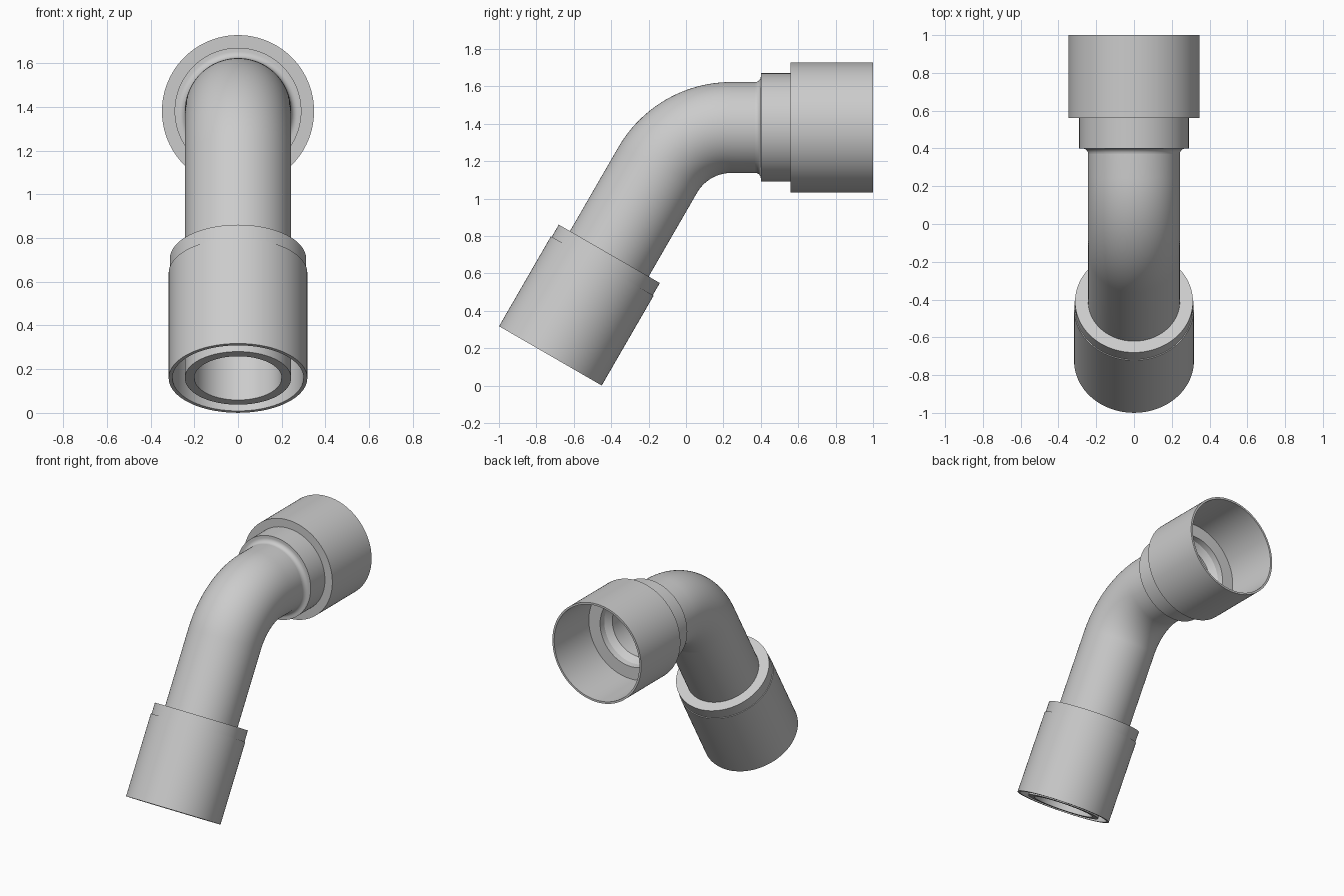
import bpy, bmesh, math
from mathutils import Vector

if "Cube" in bpy.data.objects:
    bpy.data.objects.remove(bpy.data.objects["Cube"])

# Centre line in the yz plane: straight leg, 60 degree bend, straight leg
START = Vector((0, -0.725, 0.159))
ANGLE = math.radians(60)
BEND_R = 0.455
AXIS_Z = 1.38
LEG = (AXIS_Z - START.z) / math.sin(ANGLE) - BEND_R * math.tan(ANGLE / 2)
ARC = BEND_R * ANGLE
SIDES = 96


def direction(a):
    return Vector((0, math.cos(a), math.sin(a)))


def side(a):
    return Vector((0, math.sin(a), -math.cos(a)))


CENTRE = START + direction(ANGLE) * LEG + side(ANGLE) * BEND_R


def frame(s):
    """Point on the centre line and heading angle at distance s."""
    if s < LEG:
        return START + direction(ANGLE) * s, ANGLE
    a = ANGLE - min(s - LEG, ARC) / BEND_R
    extra = max(0, s - LEG - ARC)
    return CENTRE - side(a) * BEND_R + direction(a) * extra, a


END_Y = frame(LEG + ARC)[0].y


def at_y(y):
    """Distance along the centre line for a y position on the upper leg."""
    return LEG + ARC + 1e-6 + y - END_Y


def sweep(name, profile):
    """Revolve a (distance, radius) profile about the bent centre line."""
    bm = bmesh.new()
    rings = []
    for s, r in profile:
        p, a = frame(s)
        ring = []
        for j in range(SIDES):
            t = 2 * math.pi * j / SIDES
            ring.append(bm.verts.new(p + Vector((1, 0, 0)) * (r * math.cos(t)) + side(a) * (r * math.sin(t))))
        rings.append(ring)
    for lo, hi in zip(rings, rings[1:]):
        for j in range(SIDES):
            k = (j + 1) % SIDES
            bm.faces.new((lo[j], lo[k], hi[k], hi[j]))
    mesh = bpy.data.meshes.new(name)
    bm.to_mesh(mesh)
    bm.free()
    ob = bpy.data.objects.new(name, mesh)
    bpy.context.collection.objects.link(ob)
    bpy.context.view_layer.objects.active = ob
    ob.select_set(True)
    bpy.ops.object.shade_smooth_by_angle(angle=math.radians(30))
    ob.select_set(False)


OUT, BORE = 0.243, 0.20
bend = [LEG + ARC * i / 24 for i in range(25)]

# Bent pipe: inner wall downwards, lower lip, outer wall upwards
sweep("bent_pipe",
      [(at_y(0.54), BORE)] + [(s, BORE) for s in reversed(bend)] + [(0, BORE), (0, OUT)]
      + [(s, OUT) for s in bend] + [(at_y(0.37), OUT)])

# Lower sleeve with an annular gap around the pipe
sweep("lower_sleeve", [(0.55, OUT), (0.55, 0.30), (0, 0.30), (0, 0.317), (0.555, 0.317),
                       (0.555, 0.312), (0.63, 0.312), (0.63, OUT)])

# Upper socket: fillet, collar, wide cup, floor and tapered bore
fillet = [(at_y(0.37 + 0.03 * math.sin(t)), OUT + 0.03 * (1 - math.cos(t)))
          for t in [math.pi / 2 * i / 8 for i in range(9)]]
cup = [(0.40, 0.29), (0.56, 0.29), (0.56, 0.348), (1.0, 0.348), (1.0, 0.334),
       (0.62, 0.328), (0.62, 0.24), (0.58, 0.235), (0.54, BORE)]
sweep("upper_socket", fillet + [(at_y(y), r) for y, r in cup])
